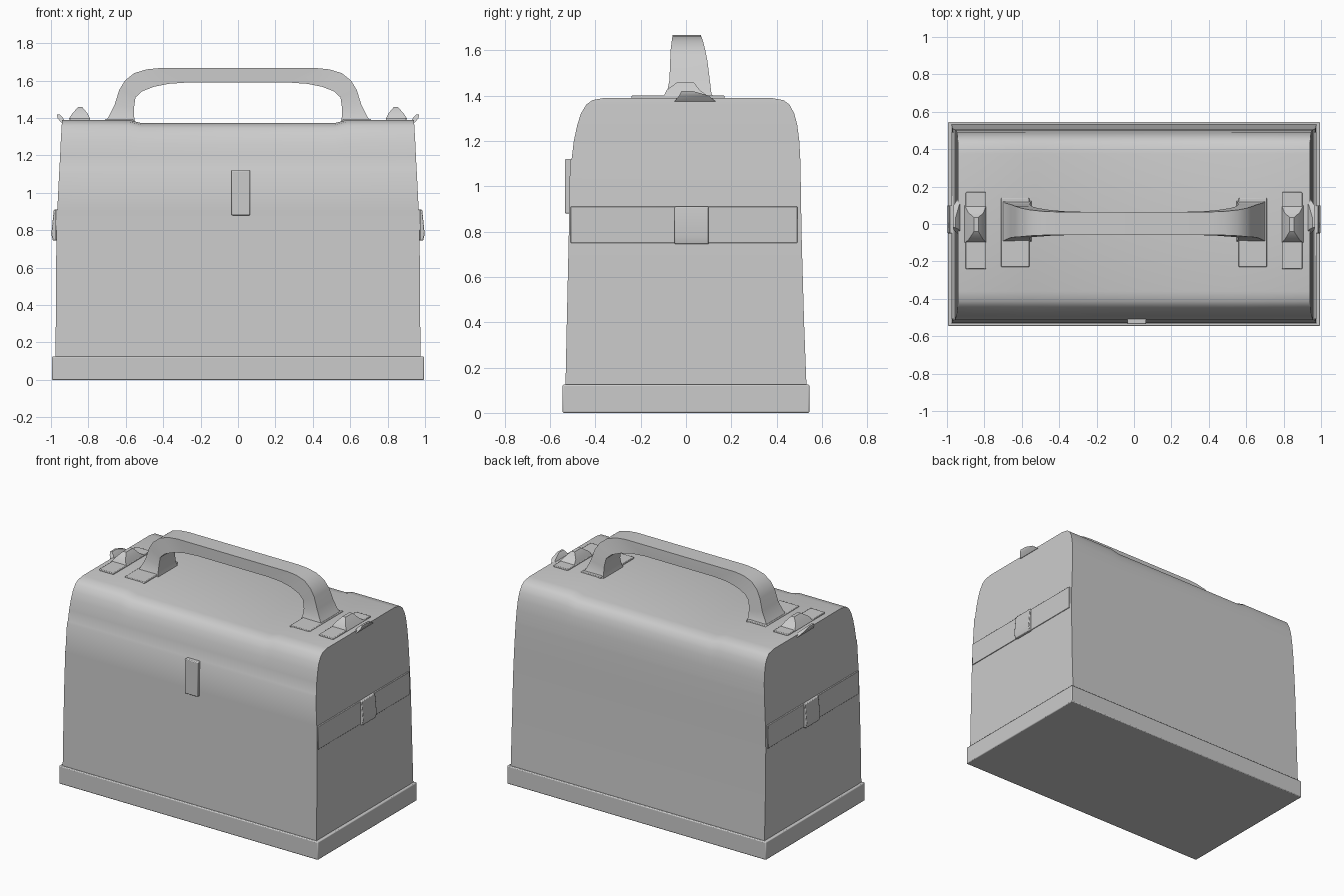
import bpy, bmesh

if "Cube" in bpy.data.objects:
    bpy.data.objects.remove(bpy.data.objects["Cube"])

def make(name, verts, faces, bevel=0.0, angle=0.6):
    mesh = bpy.data.meshes.new(name)
    bm = bmesh.new()
    vs = [bm.verts.new(v) for v in verts]
    for f in faces:
        bm.faces.new([vs[i] for i in f])
    bmesh.ops.recalc_face_normals(bm, faces=bm.faces)
    bm.to_mesh(mesh)
    bm.free()
    ob = bpy.data.objects.new(name, mesh)
    bpy.context.collection.objects.link(ob)
    if bevel:
        mod = ob.modifiers.new("Bevel", 'BEVEL')
        mod.width, mod.segments = bevel, 2
    bpy.ops.object.select_all(action='DESELECT')
    ob.select_set(True)
    bpy.context.view_layer.objects.active = ob
    bpy.ops.object.shade_smooth_by_angle(angle=angle)
    return ob

def loft(name, rings, bevel=0.0):
    """Skin a list of equal-length closed rings and cap both ends."""
    n = len(rings[0])
    faces = [(r*n + i, r*n + (i+1) % n, (r+1)*n + (i+1) % n, (r+1)*n + i)
             for r in range(len(rings) - 1) for i in range(n)]
    last = (len(rings) - 1) * n
    faces += [tuple(range(n)), tuple(range(last, last + n))]
    return make(name, [v for ring in rings for v in ring], faces, bevel)

def rect(x0, x1, y0, y1, z):
    return [(x0, y0, z), (x1, y0, z), (x1, y1, z), (x0, y1, z)]

def box(name, x0, x1, y0, y1, z0, z1, bevel=0.0):
    return loft(name, [rect(x0, x1, y0, y1, z0), rect(x0, x1, y0, y1, z1)], bevel)

# Base tray
box("base_tray", -0.995, 0.995, -0.545, 0.545, 0, 0.125, 0.006)

# Case body: levels of (z, front y, back y, half width)
levels = [(0.11, -0.532, 0.532, 0.975), (0.40, -0.526, 0.521, 0.974),
          (0.75, -0.518, 0.511, 0.971), (0.91, -0.515, 0.508, 0.966),
          (1.11, -0.512, 0.505, 0.956), (1.125, -0.504, 0.504, 0.955),
          (1.20, -0.495, 0.500, 0.951), (1.27, -0.480, 0.491, 0.948),
          (1.32, -0.464, 0.478, 0.945), (1.36, -0.440, 0.457, 0.943),
          (1.38, -0.413, 0.430, 0.941), (1.39, -0.360, 0.375, 0.940)]
# Stations along the length: (fraction of half width, sag of the lid top)
stations = [(-1, 0), (-0.62, 0), (-0.55, 0.017), (0.55, 0.017), (0.62, 0), (1, 0)]
n = 2 * len(levels)
verts = []
for s, sag in stations:
    ring = [(z, yf, w) for z, yf, yb, w in levels]
    ring += [(z, yb, w) for z, yf, yb, w in reversed(levels)]
    verts += [(s*w, y, z - sag * max(0, (z - 1.2) / 0.19)) for z, y, w in ring]
faces = [(r*n + i, r*n + (i+1) % n, (r+1)*n + (i+1) % n, (r+1)*n + i)
         for r in range(len(stations) - 1) for i in range(n)]
for start in (0, (len(stations) - 1) * n):
    faces += [(start + i, start + i + 1, start + n - 2 - i, start + n - 1 - i)
              for i in range(len(levels) - 1)]
make("case_body", verts, faces)

# Front latch
box("front_latch", -0.035, 0.065, -0.535, -0.50, 0.88, 1.12, 0.005)

# Handle: sections of (outer x, outer z, inner x, inner z, front y, back y)
half = [(0.715, 1.375, 0.545, 1.365, -0.100, 0.130),
        (0.690, 1.410, 0.555, 1.405, -0.085, 0.112),
        (0.660, 1.470, 0.557, 1.450, -0.073, 0.105),
        (0.635, 1.550, 0.548, 1.510, -0.070, 0.095),
        (0.605, 1.600, 0.515, 1.542, -0.068, 0.085),
        (0.555, 1.640, 0.450, 1.567, -0.063, 0.075),
        (0.490, 1.660, 0.370, 1.583, -0.060, 0.068),
        (0.420, 1.667, 0.270, 1.590, -0.060, 0.065)]
path = [(-1, p) for p in half] + [(1, p) for p in reversed(half)]
loft("carry_handle", [[(s*xo, a, zo), (s*xo, b, zo), (s*xi, b, zi), (s*xi, a, zi)]
                      for s, (xo, zo, xi, zi, a, b) in path])

# Mirrored fittings
for side, s in (("left", -1), ("right", 1)):
    box(side + "_band", s*0.93, s*0.976, -0.509, 0.492, 0.75, 0.91, 0.003)
    # Wedge-shaped side latch
    loft(side + "_latch", [rect(s*0.95, s*0.990, -0.05, 0.10, 0.745),
                           rect(s*0.95, s*0.998, -0.05, 0.10, 0.78),
                           rect(s*0.95, s*0.985, -0.05, 0.10, 0.91)], 0.004)
    box(side + "_handle_plate", s*0.56, s*0.71, -0.23, 0.14, 1.36, 1.396, 0.004)
    # Lid catch: plate, stepped knob and end tab
    box(side + "_catch_plate", s*0.79, s*0.90, -0.24, 0.17, 1.37, 1.40, 0.004)
    loft(side + "_catch_knob", [rect(s*0.79, s*0.905, -0.10, 0.10, 1.395),
                                rect(s*0.805, s*0.885, -0.085, 0.06, 1.425),
                                rect(s*0.832, s*0.856, -0.04, 0.035, 1.458)])
    loft(side + "_end_tab", [rect(s*0.92, s*0.945, -0.05, 0.13, 1.375),
                             rect(s*0.935, s*0.965, -0.03, 0.10, 1.40),
                             rect(s*0.955, s*0.968, -0.02, 0.03, 1.42)])
